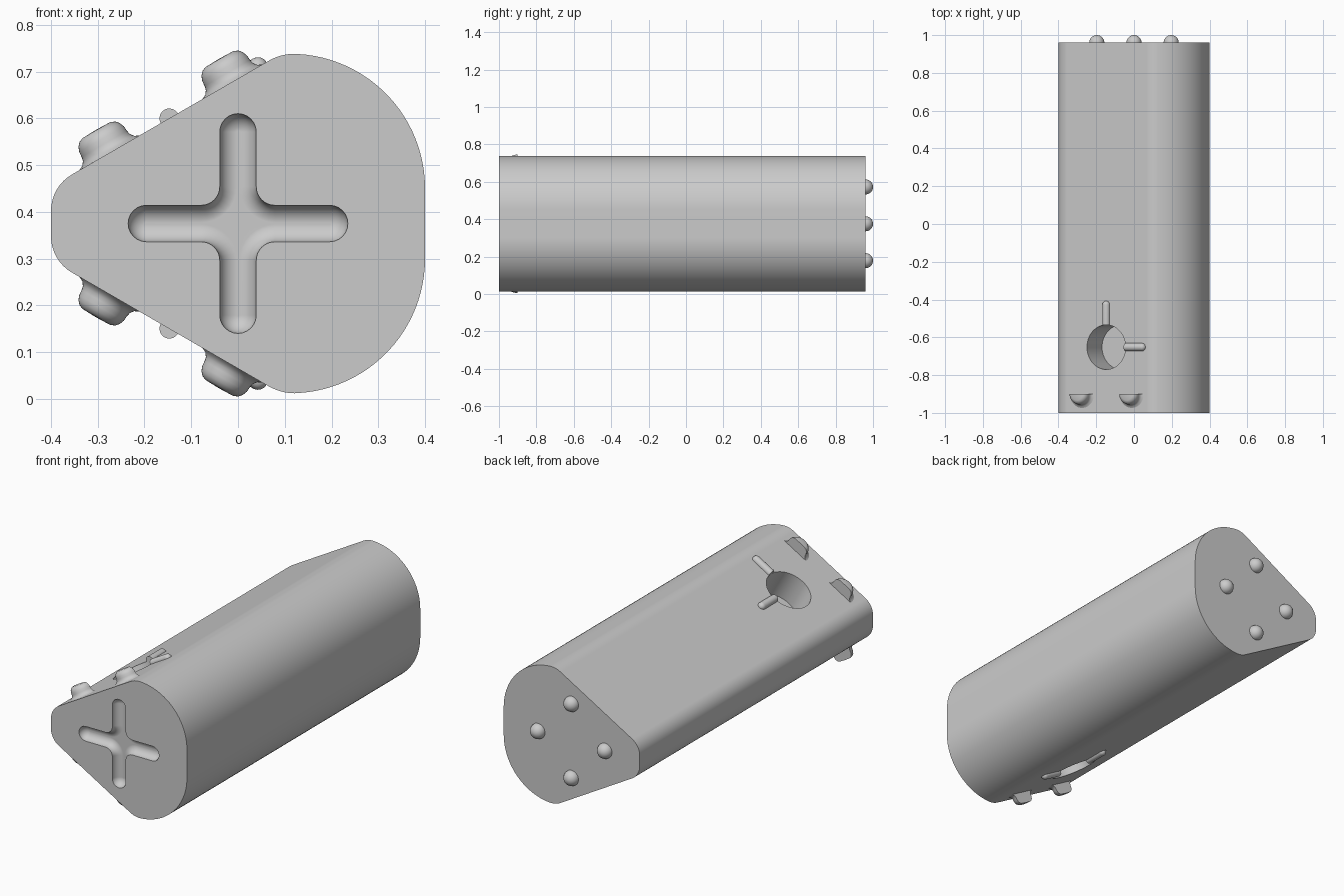
import bpy, bmesh, math
from math import sin, cos, pi, radians, sqrt
from mathutils import Matrix, Vector

if "Cube" in bpy.data.objects:
    bpy.data.objects.remove(bpy.data.objects["Cube"])

grey = bpy.data.materials.new("plain grey")
grey.use_nodes = True
COLOUR = (0.6, 0.6, 0.6, 1)
grey.diffuse_color = COLOUR
grey.node_tree.nodes["Principled BSDF"].inputs["Base Color"].default_value = COLOUR

MID = 0.375          # height of the mirror plane
FRONT, BACK = -1.0, 0.96


def loft(name, loops, matrix=None):
    """Skin a list of equal point loops, cap both ends, shade smooth."""
    bm = bmesh.new()
    rings = [[bm.verts.new(p) for p in loop] for loop in loops]
    n = len(rings[0])
    for a, b in zip(rings, rings[1:]):
        for i in range(n):
            j = (i + 1) % n
            bm.faces.new((a[i], a[j], b[j], b[i]))
    bm.faces.new(rings[0])
    bm.faces.new(rings[-1])
    if matrix:
        bm.transform(matrix)
    bmesh.ops.recalc_face_normals(bm, faces=bm.faces)
    mesh = bpy.data.meshes.new(name)
    bm.to_mesh(mesh)
    bm.free()
    obj = bpy.data.objects.new(name, mesh)
    bpy.context.collection.objects.link(obj)
    mesh.materials.append(grey)
    smooth(obj)
    return obj


def smooth(obj):
    bpy.ops.object.select_all(action='DESELECT')
    obj.select_set(True)
    bpy.context.view_layer.objects.active = obj
    bpy.ops.object.shade_smooth_by_angle(angle=radians(32))


def arc(cx, cz, r, start, end, steps):
    return [(cx + r * cos(radians(start + (end - start) * i / steps)),
             cz + r * sin(radians(start + (end - start) * i / steps)))
            for i in range(steps + 1)]


def circle(r, n=32):
    return [(r * cos(2 * pi * i / n), r * sin(2 * pi * i / n)) for i in range(n)]


def slope_frame(x, y, side):
    """Local x runs up the slope, local y is world y, local z points outward."""
    c, s = cos(pi / 6), sin(pi / 6)
    z = MID + side * (0.105 + (x + 0.355) * s / c)
    return Matrix(((c, 0, -s, x), (0, 1, 0, y), (s * side, 0, c * side, z), (0, 0, 0, 1)))


# Body: rounded three-sided section, extruded along y
half = (arc(-0.31, 0.027, 0.09, 180, 120, 8)
        + arc(0.121, 0.253, 0.11, 120, 90, 6)
        + arc(0.112, 0.075, 0.288, 87, 0, 24))
outline = half + [(x, -z) for x, z in reversed(half)]
body = loft("body", [[(x, y, MID + z) for x, z in outline] for y in (FRONT, BACK)])


# Cross groove with round bottom and filleted inner corners
def cross_loop(w, y):
    quarter = arc(0.196, 0, w, -90, 90, 12) + arc(0.079, 0.079, 0.079 - w, 270, 180, 8)
    pts = []
    for k in range(4):
        c, s = cos(k * pi / 2), sin(k * pi / 2)
        pts += [(x * c - z * s, y, MID + x * s + z * c) for x, z in quarter]
    return pts


R = 0.039
loops = [cross_loop(R, FRONT - 0.02)]
for i in range(10):
    a = radians(87) * i / 9
    loops.append(cross_loop(R * cos(a), FRONT + R * sin(a)))
cutters = [loft("cross_cutter", loops)]

# Round blind holes in both slopes
HOLE_X, HOLE_Y, HOLE_R = -0.147, -0.652, 0.118
for side in (1, -1):
    cutters.append(loft("hole_cutter", [[(x, y, h) for x, y in circle(HOLE_R, 48)]
                                        for h in (-0.16, 0.05)],
                        slope_frame(HOLE_X, HOLE_Y, side)))

bpy.context.view_layer.objects.active = body
for cutter in cutters:
    cutter.hide_render = True
    mod = body.modifiers.new("cut", 'BOOLEAN')
    mod.operation = 'DIFFERENCE'
    mod.solver = 'EXACT'
    mod.object = cutter
    bpy.context.view_layer.objects.active = body
    bpy.ops.object.modifier_apply(modifier=mod.name)
    bpy.data.objects.remove(cutter)
smooth(body)
weighted = body.modifiers.new("flat shading of large faces", 'WEIGHTED_NORMAL')
weighted.keep_sharp = True

# Catch tabs and thin ridges, mirrored on both slopes
TAB = [(0.076, -0.01), (0.074, 0), (0.064, 0.005), (0.058, 0.013), (0.056, 0.022),
       (0.055, 0.034), (0.051, 0.044), (0.044, 0.052), (0.034, 0.056), (0.001, 0.057)]
RIDGE_R = 0.021
for side, word in ((1, "upper"), (-1, "lower")):
    for x, place in ((-0.275, "outer"), (-0.012, "inner")):
        loft(f"{word}_{place}_tab",
             [[(r * cos(pi * i / 20), -r * sin(pi * i / 20), h) for i in range(21)]
              for r, h in TAB], slope_frame(x, -0.9, side))
    for turn, length, place in ((0, 0.24, "cross"), (90, 0.245, "long")):
        steps = [(HOLE_R, RIDGE_R)]
        for i in range(8):
            a = radians(86) * i / 7
            steps.append((length - RIDGE_R + RIDGE_R * sin(a), RIDGE_R * cos(a)))
        loft(f"{word}_{place}_ridge",
             [[(u, p, q) for p, q in circle(r, 20)] for u, r in steps],
             slope_frame(HOLE_X, HOLE_Y, side) @ Matrix.Rotation(radians(turn), 4, 'Z'))

# Four round knobs on the back
for k, place in enumerate(("left", "top", "right", "bottom")):
    cx, cz = 0.197 * cos(k * pi / 2), MID + 0.197 * sin(k * pi / 2)
    rings = []
    for i in range(10):
        a = radians(-10 + 97 * i / 9)
        rings.append([(cx + p, BACK + 0.04 * sin(a), cz + q)
                      for p, q in circle(0.04 * cos(a), 28)])
    loft(f"{place}_back_knob", rings)
